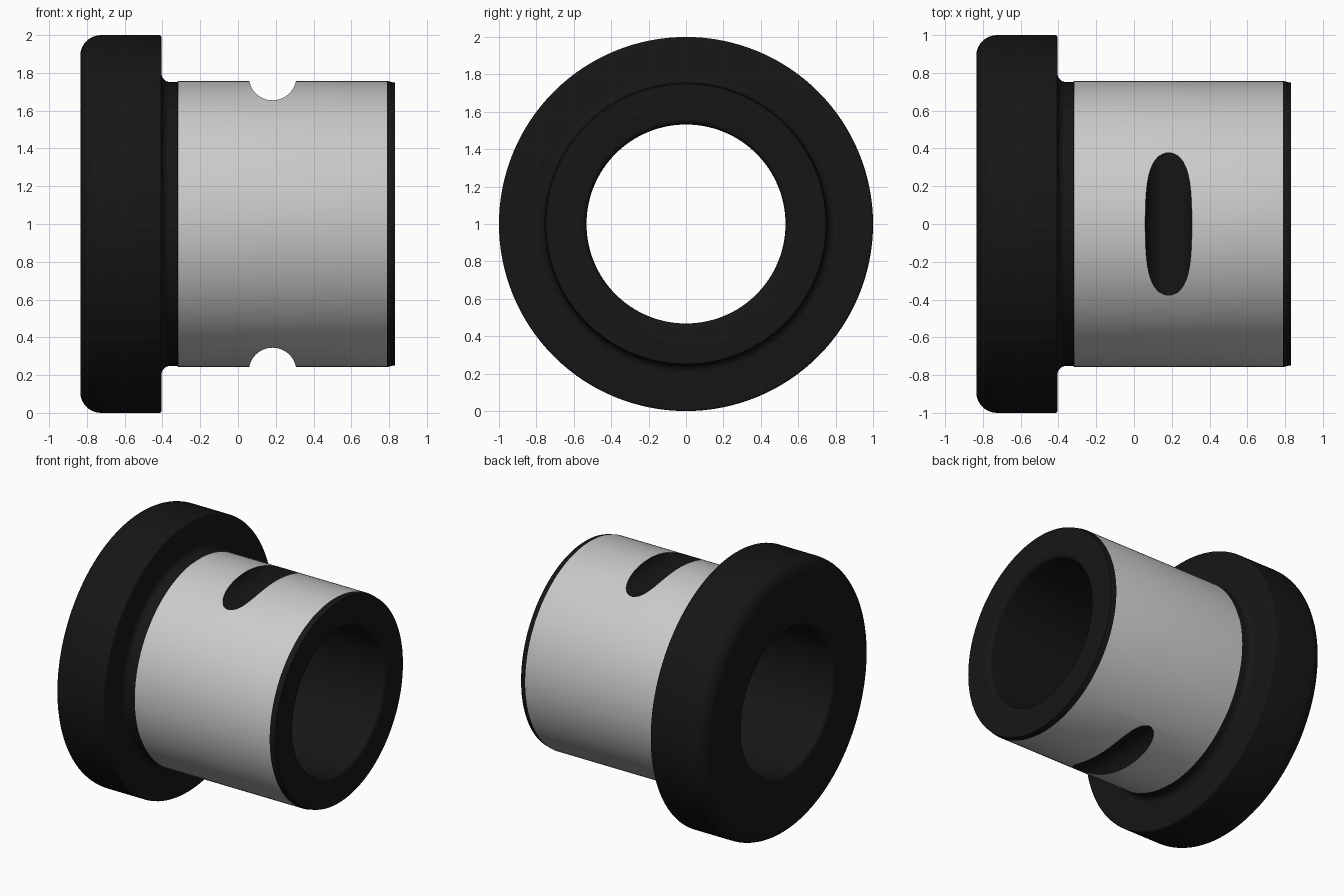
import bpy, bmesh
from math import sin, cos, pi, radians, hypot
from mathutils import Vector

if "Cube" in bpy.data.objects:
    bpy.data.objects.remove(bpy.data.objects["Cube"])

AXIS_Z = 1.0
BODY_R = 0.757


def arc(cx, cr, rad, a0, a1, n=8):
    """Points of an arc in the (x, radius) profile plane."""
    return [(cx + rad * cos(radians(a0 + (a1 - a0) * i / n)),
             cr + rad * sin(radians(a0 + (a1 - a0) * i / n))) for i in range(n + 1)]


# closed half-section of the flanged bushing: outside, then back through the bore
profile = (
    arc(-0.725, 0.89, 0.11, 180, 90, 10)          # rounded flange rim
    + arc(-0.417, 0.988, 0.012, 90, 0, 4)         # flange back edge
    + arc(-0.36, 0.797, 0.045, 180, 270, 8)       # neck fillet
    + [(-0.32, 0.752), (-0.317, BODY_R)]          # relief under the flange
    + [(0.79, BODY_R), (0.83, 0.748)]             # end chamfer
    + arc(0.80, 0.562, 0.03, 0, -90, 5)           # bore lip, free end
    + arc(-0.805, 0.562, 0.03, 270, 180, 5)       # bore lip, flange end
)

bm = bmesh.new()
vs = [bm.verts.new((x, 0, AXIS_Z + r)) for x, r in profile]
edges = [bm.edges.new((vs[i], vs[(i + 1) % len(vs)])) for i in range(len(vs))]
bmesh.ops.spin(bm, geom=vs + edges, cent=(0, 0, AXIS_Z), axis=(1, 0, 0),
               angle=2 * pi, steps=128)
bmesh.ops.remove_doubles(bm, verts=bm.verts, dist=1e-4)
bmesh.ops.recalc_face_normals(bm, faces=bm.faces)
mesh = bpy.data.meshes.new("flanged_bushing")
bm.to_mesh(mesh)
bm.free()
bushing = bpy.data.objects.new("flanged_bushing", mesh)
bpy.context.collection.objects.link(bushing)
bpy.context.view_layer.objects.active = bushing

# scooped slots across the top and bottom of the sleeve
for side in (1, -1):
    bpy.ops.mesh.primitive_cylinder_add(
        vertices=64, radius=0.126, depth=1.6, rotation=(pi / 2, 0, 0),
        location=(0.183, 0, AXIS_Z + side * 0.781))
    cutter = bpy.context.object
    cutter.name = "slot_cutter"
    cutter.hide_render = True
    bpy.context.view_layer.objects.active = bushing
    mod = bushing.modifiers.new("slot", 'BOOLEAN')
    mod.operation = 'DIFFERENCE'
    mod.solver = 'EXACT'
    mod.object = cutter
    bpy.ops.object.modifier_apply(modifier=mod.name)
    bpy.data.objects.remove(cutter, do_unlink=True)

# black finish everywhere except the bare ground sleeve
black = bpy.data.materials.new("black_finish")
black.diffuse_color = (0.008, 0.008, 0.008, 1)
black.use_nodes = True
black.node_tree.nodes["Principled BSDF"].inputs["Base Color"].default_value = black.diffuse_color
mesh = bushing.data
mesh.materials.clear()
mesh.materials.append(black)
mesh.materials.append(None)
for p in mesh.polygons:
    c = p.center
    out = Vector((0, c.y, c.z - AXIS_Z)).normalized()
    sleeve = (-0.318 < c.x < 0.79 and hypot(c.y, c.z - AXIS_Z) > 0.75
              and p.normal.dot(out) > 0.995)
    p.material_index = 1 if sleeve else 0

bpy.ops.object.select_all(action='DESELECT')
bushing.select_set(True)
bpy.context.view_layer.objects.active = bushing
bpy.ops.object.shade_smooth_by_angle(angle=radians(25))
